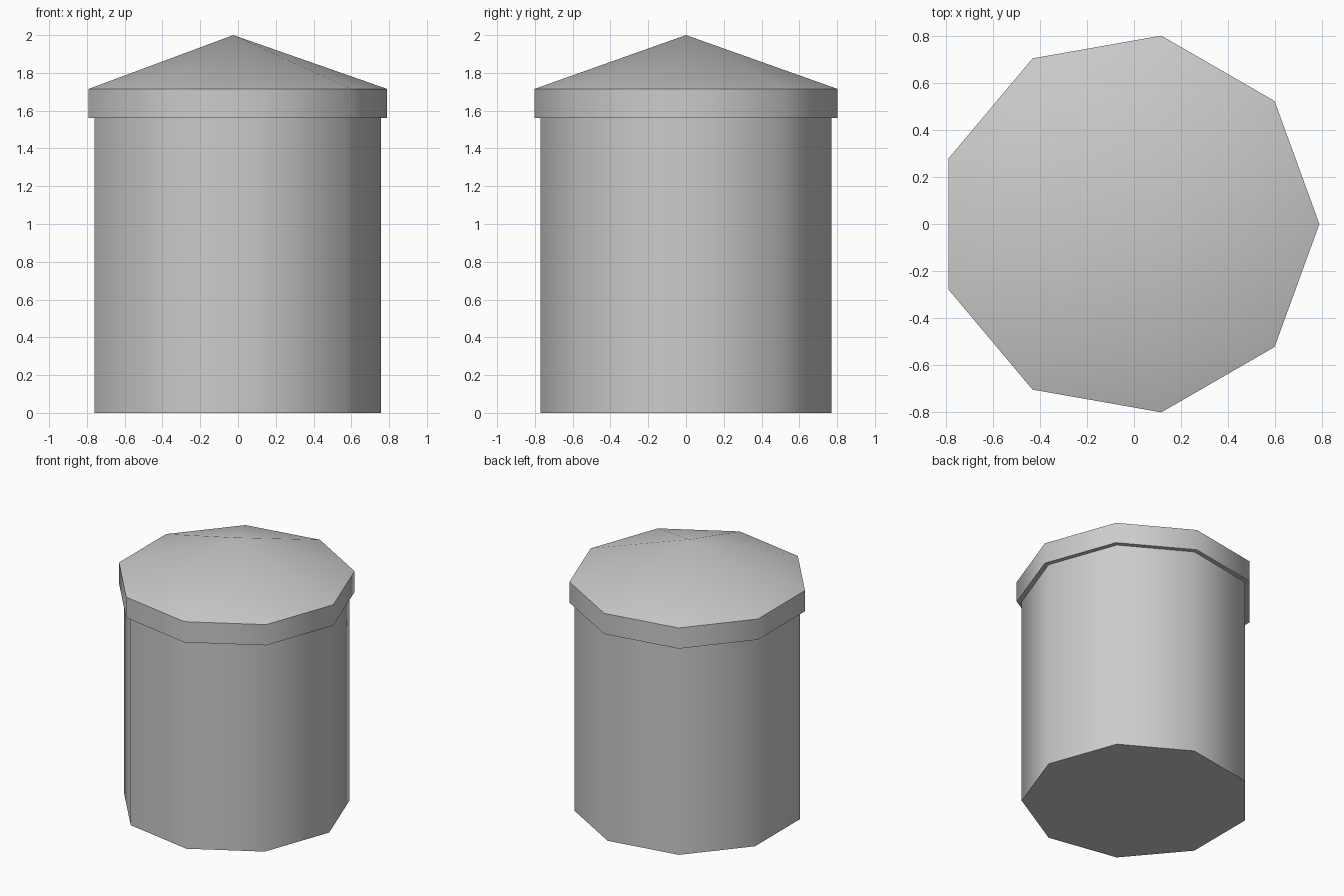
import bpy, bmesh, math

if "Cube" in bpy.data.objects:
    bpy.data.objects.remove(bpy.data.objects["Cube"])

SIDES = 9
CENTRE_X = -0.025  # a nine-sided ring is off-centre by this much


def lathe(name, profile):
    """Spin (radius, z) points into a nine-sided shell; radius 0 makes a tip."""
    bm = bmesh.new()
    rings = []
    for r, z in profile:
        n = SIDES if r > 0 else 1
        rings.append([bm.verts.new((CENTRE_X + r * math.cos(math.tau * i / SIDES),
                                    r * math.sin(math.tau * i / SIDES), z))
                      for i in range(n)])
    for low, high in zip(rings, rings[1:]):
        for i in range(SIDES):
            j = (i + 1) % SIDES
            if len(high) == 1:
                bm.faces.new((low[i], low[j], high[0]))
            else:
                bm.faces.new((low[i], low[j], high[j], high[i]))
    if len(rings[0]) > 1 and name == "drum_wall":
        bm.faces.new(rings[0][::-1])  # flat base
    mesh = bpy.data.meshes.new(name)
    bm.to_mesh(mesh)
    bm.free()
    obj = bpy.data.objects.new(name, mesh)
    bpy.context.collection.objects.link(obj)
    bpy.ops.object.select_all(action='DESELECT')
    obj.select_set(True)
    bpy.context.view_layer.objects.active = obj
    bpy.ops.object.shade_smooth_by_angle(angle=math.radians(45))


# Drum with a flat base, open under the lid
lathe("drum_wall", [(0.781, 0), (0.781, 1.56)])

# Lid: overhanging underside, upright rim, conical roof
lathe("conical_lid", [(0.781, 1.56), (0.815, 1.56), (0.815, 1.715), (0, 2.0)])
